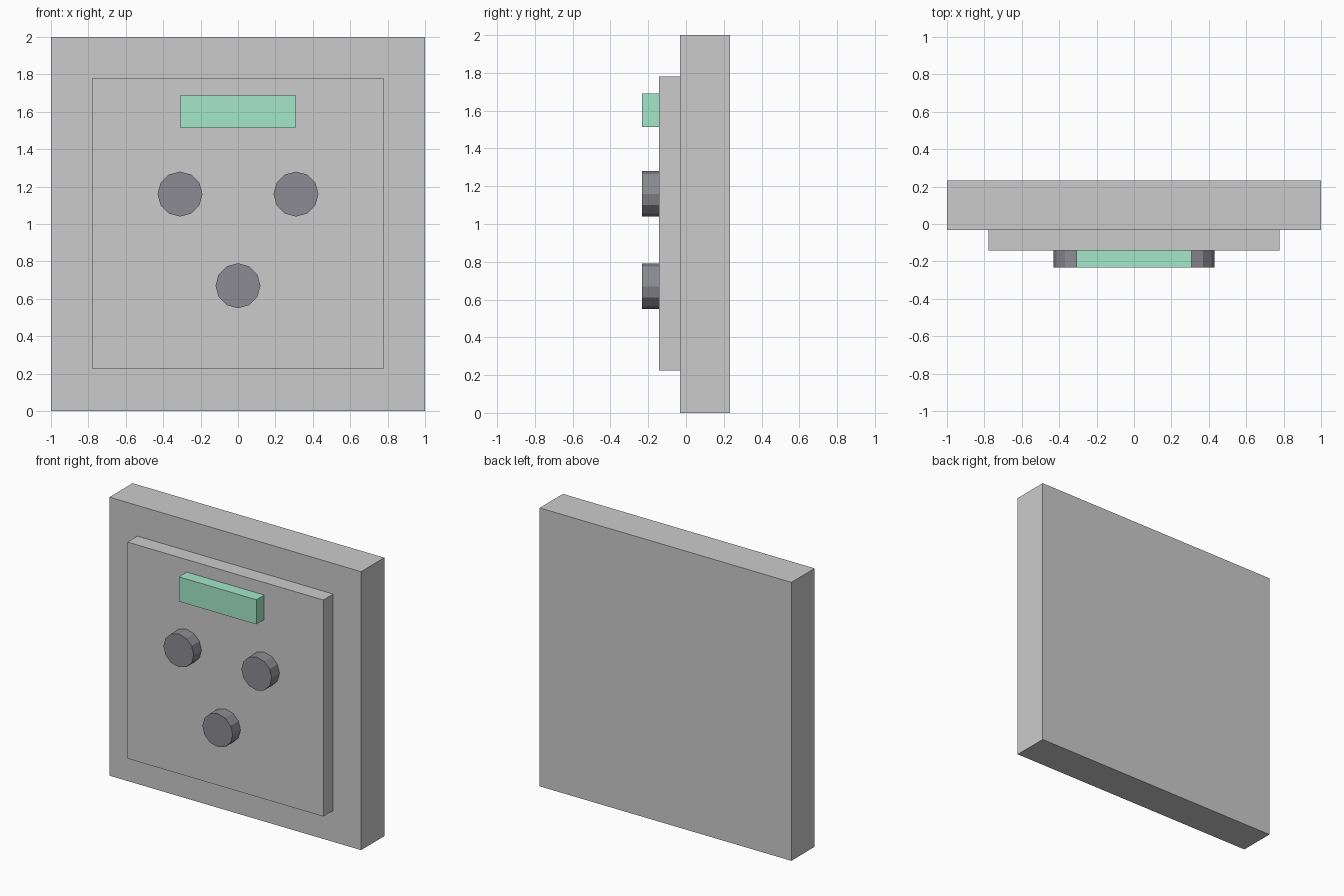
import bpy, math

if "Cube" in bpy.data.objects:
    bpy.data.objects.remove(bpy.data.objects["Cube"])


def material(name, color):
    m = bpy.data.materials.new(name)
    m.diffuse_color = (*color, 1)
    m.use_nodes = True
    m.node_tree.nodes["Principled BSDF"].inputs["Base Color"].default_value = m.diffuse_color
    return m


def box(name, half_width, y0, y1, z0, z1, mat=None):
    bpy.ops.mesh.primitive_cube_add(size=1, location=(0, (y0 + y1) / 2, (z0 + z1) / 2))
    ob = bpy.context.object
    ob.name = name
    ob.scale = (2 * half_width, y1 - y0, z1 - z0)
    bpy.ops.object.transform_apply(location=False, rotation=False, scale=True)
    if mat:
        ob.data.materials.append(mat)


def knob(name, x, z, mat):
    # Faceted disc with its axis along y and a corner pointing up
    bpy.ops.mesh.primitive_cylinder_add(
        vertices=12, radius=0.12, depth=FACE - FRONT,
        location=(x, (FRONT + FACE) / 2, z), rotation=(math.pi / 2, 0, 0))
    ob = bpy.context.object
    ob.name = name
    ob.data.materials.append(mat)


FRONT, FACE, STEP, BACK = -0.232, -0.143, -0.031, 0.232

green = material("display_green", (0.37, 0.80, 0.58))
dark = material("knob_dark", (0.26, 0.26, 0.29))

# Wall plate, raised panel and display
box("back_plate", 1.0, STEP, BACK, 0, 2)
box("raised_panel", 0.778, FACE, STEP, 0.225, 1.78)
box("display", 0.308, FRONT, FACE, 1.513, 1.69, green)

# Knobs
knob("left_knob", -0.31, 1.16, dark)
knob("right_knob", 0.31, 1.16, dark)
knob("lower_knob", 0, 0.67, dark)
